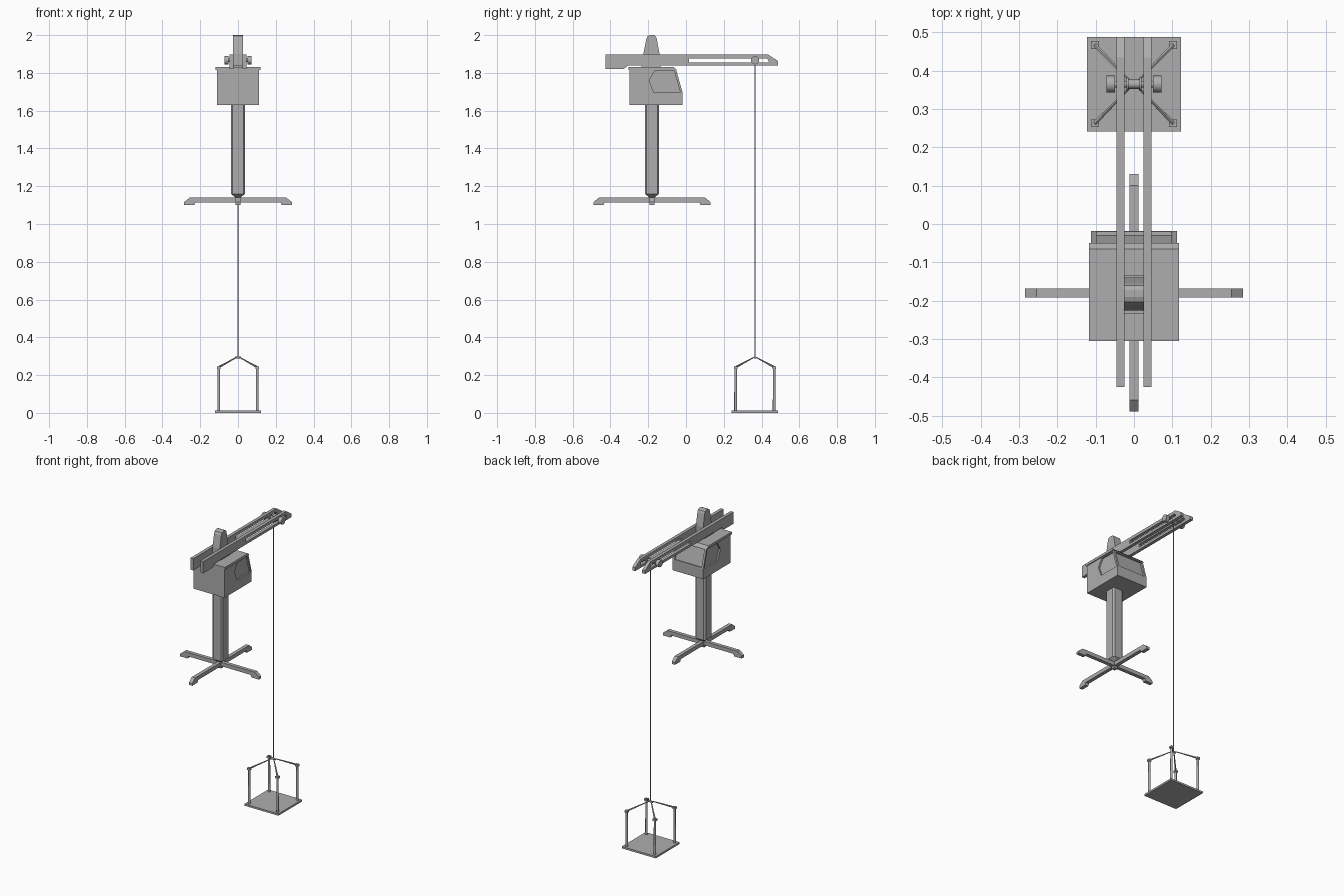
import bpy, bmesh, math
from mathutils import Vector

if "Cube" in bpy.data.objects:
    bpy.data.objects.remove(bpy.data.objects["Cube"])

grey = bpy.data.materials.new("steel grey")
grey.diffuse_color = (0.42, 0.42, 0.42, 1)
grey.use_nodes = True
grey.node_tree.nodes["Principled BSDF"].inputs["Base Color"].default_value = grey.diffuse_color
CY = -0.18    # mast axis
LY = 0.365    # load axis


def finish(name, bm, smooth=False):
    bmesh.ops.recalc_face_normals(bm, faces=bm.faces)
    me = bpy.data.meshes.new(name)
    bm.to_mesh(me)
    bm.free()
    me.materials.append(grey)
    ob = bpy.data.objects.new(name, me)
    bpy.context.collection.objects.link(ob)
    if smooth:
        bpy.context.view_layer.objects.active = ob
        ob.select_set(True)
        bpy.ops.object.shade_smooth_by_angle(angle=math.radians(50))
        ob.select_set(False)
    return ob


def box(name, x0, x1, y0, y1, z0, z1):
    bm = bmesh.new()
    bmesh.ops.create_cube(bm, size=1)
    for v in bm.verts:
        v.co = ((x0 + x1) / 2 + v.co.x * (x1 - x0), (y0 + y1) / 2 + v.co.y * (y1 - y0),
                (z0 + z1) / 2 + v.co.z * (z1 - z0))
    return finish(name, bm)


def extrude(name, pts, x0, x1, place=None):
    """Extrude a (y, z) outline from x0 to x1."""
    place = place or (lambda x, y, z: (x, y, z))
    bm = bmesh.new()
    a = [bm.verts.new(place(x0, y, z)) for y, z in pts]
    b = [bm.verts.new(place(x1, y, z)) for y, z in pts]
    bm.faces.new(a)
    bm.faces.new(b)
    for i in range(len(pts)):
        j = (i + 1) % len(pts)
        bm.faces.new((a[i], a[j], b[j], b[i]))
    return finish(name, bm)


def rod(name, p, q, r1, r2, n=10):
    p, q = Vector(p), Vector(q)
    bm = bmesh.new()
    bmesh.ops.create_cone(bm, cap_ends=True, segments=n, radius1=r1, radius2=r2, depth=(q - p).length)
    rot = (q - p).to_track_quat('Z', 'Y')
    for v in bm.verts:
        v.co = rot @ v.co + (p + q) / 2
    return finish(name, bm, n > 6)


def cut(target, cutter):
    mod = target.modifiers.new("cut", 'BOOLEAN')
    mod.operation = 'DIFFERENCE'
    mod.solver = 'EXACT'
    mod.object = cutter
    cutter.hide_render = True
    cutter.hide_viewport = True


# Mast with chamfered corners and tapered foot
h, c = 0.038, 0.01
outline = [(-h, c - h), (c - h, -h), (h - c, -h), (h, c - h), (h, h - c), (h - c, h), (c - h, h), (-h, h - c)]
bm = bmesh.new()
rings = [[bm.verts.new((x * s, CY + y * s, z)) for x, y in outline]
         for z, s in ((1.14, 0.35), (1.16, 1), (1.64, 1))]
for lo, hi in zip(rings, rings[1:]):
    for i in range(8):
        j = (i + 1) % 8
        bm.faces.new((lo[i], lo[j], hi[j], hi[i]))
bm.faces.new(rings[0])
bm.faces.new(rings[-1])
finish("mast", bm)

# Four base legs with feet
box("leg_hub", -0.0125, 0.0125, CY - 0.0125, CY + 0.0125, 1.10, 1.15)
for i in range(4):
    L = 0.285 if i % 2 else 0.31
    prof = [(0, 1.115), (L - 0.06, 1.115), (L - 0.053, 1.10), (L, 1.10), (L, 1.116), (L - 0.03, 1.14), (0, 1.14)]
    ca, sa = round(math.cos(i * math.pi / 2)), round(math.sin(i * math.pi / 2))
    extrude("base_leg", prof, -0.012, 0.012,
            lambda x, y, z: (x * ca - y * sa, CY + x * sa + y * ca, z))

# Cabin with recessed side and back windows
cabin = extrude("cabin", [(-0.30, 1.63), (-0.018, 1.63), (-0.018, 1.695), (-0.052, 1.816), (-0.30, 1.816)],
                -0.112, 0.112)
window = [(-0.195, 1.76), (-0.165, 1.81), (-0.062, 1.81), (-0.03, 1.695), (-0.17, 1.695)]
for s in (-1, 1):
    cut(cabin, extrude("window_cutter", window, s * 0.102, s * 0.13))
cut(cabin, extrude("windscreen_cutter", [(-0.03, 1.70), (0.01, 1.70), (-0.03, 1.808), (-0.06, 1.808)],
                   -0.098, 0.098))
extrude("cabin_roof", [(-0.305, 1.816), (-0.05, 1.816), (-0.065, 1.832), (-0.305, 1.832)], -0.118, 0.118)
box("turntable", -0.04, 0.04, -0.235, -0.135, 1.83, 1.842)

# Rounded peak above the cabin
extrude("peak", [(-0.226, 1.84), (-0.226, 1.90), (-0.21, 1.98), (-0.203, 1.995), (-0.19, 2.0), (-0.172, 2.0),
                 (-0.161, 1.995), (-0.155, 1.98), (-0.14, 1.90), (-0.14, 1.84)], -0.026, 0.026)

# Twin slotted jib beams
beam = [(-0.425, 1.82), (-0.425, 1.897), (0.435, 1.897), (0.488, 1.862), (0.488, 1.84), (-0.305, 1.84),
        (-0.33, 1.82)]
slot = [(0.015, 1.856), (0.44, 1.856), (0.43, 1.877), (0.015, 1.877)]
for s in (-1, 1):
    jib = extrude("jib_beam", beam, s * 0.025, s * 0.046)
    cut(jib, extrude("slot_cutter", slot, s * 0.015, s * 0.06))

# Trolley: axle, wheels, rope drum
rod("trolley_axle", (-0.06, LY, 1.867), (0.06, LY, 1.867), 0.009, 0.009)
rod("rope_drum", (-0.015, LY, 1.867), (0.015, LY, 1.867), 0.012, 0.012, 12)
for s in (-1, 1):
    rod("drum_flange", (s * 0.014, LY, 1.867), (s * 0.02, LY, 1.867), 0.018, 0.018, 12)
    rod("trolley_wheel", (s * 0.049, LY, 1.867), (s * 0.072, LY, 1.867), 0.022, 0.022, 12)
rod("hoist_rope", (0, LY, 0.295), (0, LY, 1.867), 0.003, 0.003, 8)

# Hanging load platform with posts and slings
box("platform", -0.123, 0.123, LY - 0.123, LY + 0.123, 0, 0.012)
rod("sling_ring", (-0.016, LY, 0.293), (0.016, LY, 0.293), 0.006, 0.006, 8)
for sx in (-1, 1):
    for sy in (-1, 1):
        x, y = sx * 0.102, LY + sy * 0.102
        rod("corner_post", (x, y, 0.01), (x, y, 0.24), 0.008, 0.007)
        box("post_cap", x - 0.01, x + 0.01, y - 0.01, y + 0.01, 0.233, 0.246)
        rod("sling", (x, y, 0.242), (sx * 0.01, LY + sy * 0.008, 0.293), 0.006, 0.003, 6)
